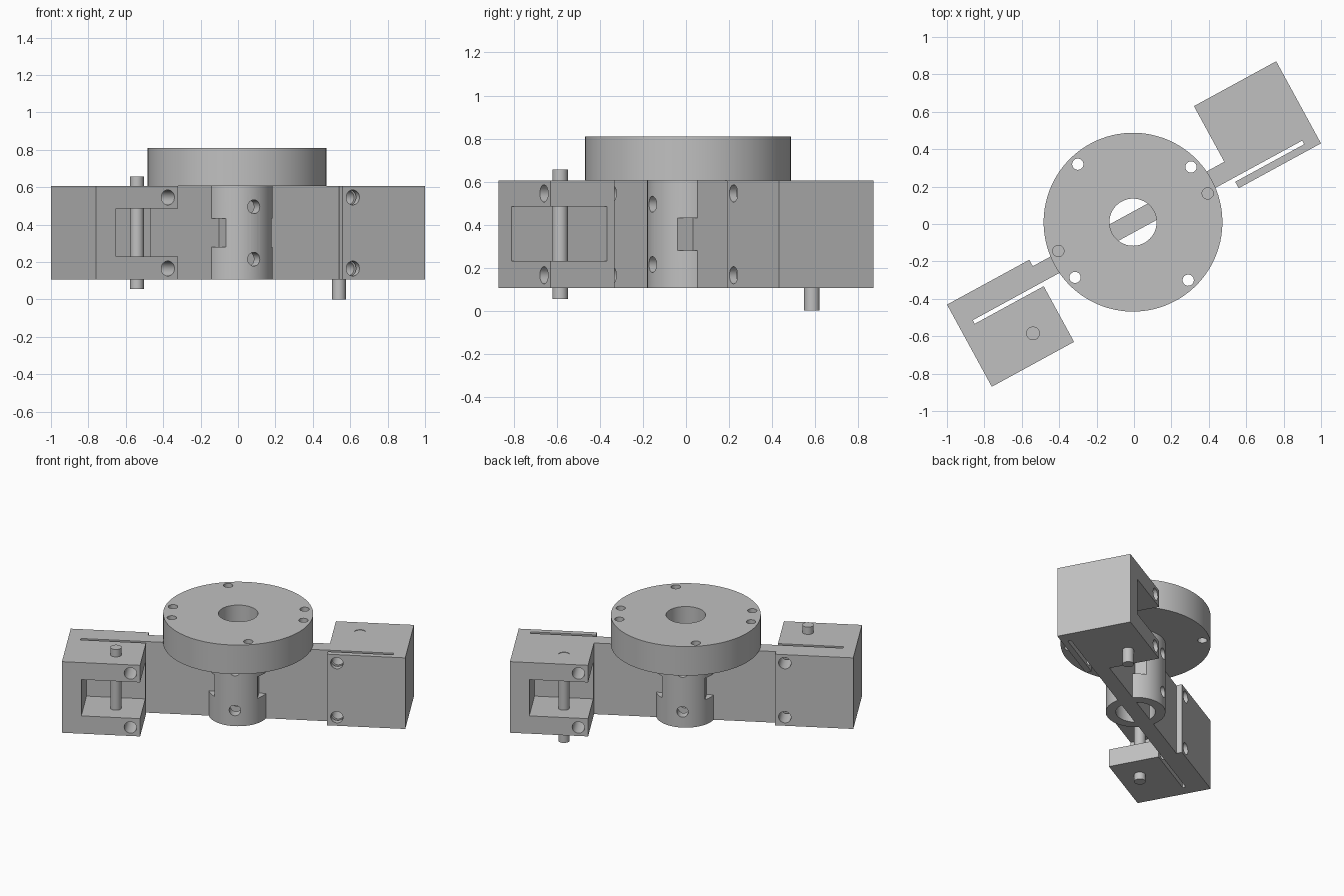
import bpy, math
from mathutils import Matrix

if "Cube" in bpy.data.objects:
    bpy.data.objects.remove(bpy.data.objects["Cube"], do_unlink=True)

TURN = Matrix.Rotation(math.radians(28.6), 4, 'Z')   # bar runs diagonally
LOW, HIGH, TOP = 0.105, 0.605, 0.81                  # bar and disc heights
MID = 0.011                                          # bar centre line
PLATE = (MID - 0.05, MID + 0.05)

grey = bpy.data.materials.new("machined_grey")
grey.use_nodes = True
grey.diffuse_color = (0.53, 0.53, 0.53, 1)
grey.node_tree.nodes["Principled BSDF"].inputs["Base Color"].default_value = grey.diffuse_color


def bake(ob):
    ob.data.transform(ob.matrix_world)
    ob.matrix_world = Matrix()
    return ob


def box(name, xs, ys, zs):
    bpy.ops.mesh.primitive_cube_add(size=1)
    ob = bpy.context.object
    ob.name = name
    spans = (xs, ys, zs)
    ob.matrix_world = (Matrix.Translation([(a + b) / 2 for a, b in spans])
                       @ Matrix.Diagonal([abs(b - a) for a, b in spans] + [1]))
    return bake(ob)


def rod(name, x, y, radius, zs, sides=32):
    bpy.ops.mesh.primitive_cylinder_add(vertices=sides, radius=radius, depth=zs[1] - zs[0])
    ob = bpy.context.object
    ob.name = name
    ob.matrix_world = Matrix.Translation((x, y, sum(zs) / 2))
    return bake(ob)


def cross_rod(x, z, radius):
    ob = rod("cross_drill", 0, 0, radius, (-1, 1))
    ob.matrix_world = Matrix.Translation((x, 0, z)) @ Matrix.Rotation(math.pi / 2, 4, 'X')
    return bake(ob)


def combine(target, tool, operation='DIFFERENCE'):
    mod = target.modifiers.new("shape", 'BOOLEAN')
    mod.operation, mod.object, mod.solver = operation, tool, 'EXACT'
    mesh = bpy.data.meshes.new_from_object(
        target.evaluated_get(bpy.context.evaluated_depsgraph_get()))
    target.modifiers.clear()
    target.data = mesh
    bpy.data.objects.remove(tool, do_unlink=True)


def finish(ob):
    ob.data.transform(TURN)
    ob.data.materials.clear()
    ob.data.materials.append(grey)
    bpy.ops.object.select_all(action='DESELECT')
    ob.select_set(True)
    bpy.context.view_layer.objects.active = ob
    bpy.ops.object.shade_smooth_by_angle(angle=math.radians(30))


# Cross bar with a clamp block on each end
bar = box("cross_bar", (-0.8, 0.8), PLATE, (LOW, HIGH))
for s in (-1, 1):
    combine(bar, box("block", (s * 0.583, s * 1.084), (-s * 0.10, s * 0.40), (LOW, HIGH)), 'UNION')
for s in (-1, 1):
    # Wheel pocket, saw slit, clamp screw holes and pin bore
    combine(bar, box("pocket", (s * 0.5, s * 0.96), (s * 0.10, s * 0.5), (0.23, 0.485)))
    combine(bar, box("slit", (s * 0.5, s * 1.003), (PLATE[0] - 0.022, PLATE[0]), (0, 1)))
    for z in (0.165, 0.545):
        combine(bar, cross_rod(s * 0.645, z, 0.04))
    combine(bar, rod("pin_bore", s * 0.754, s * 0.255, 0.0365, (-0.1, 1)))
for z in (0.215, 0.495):
    combine(bar, cross_rod(0, z, 0.037))
finish(bar)

# Axle pins, one pushed up and one flush with its block
for name, s, bottom in (("left_axle_pin", 1, 0.0), ("right_axle_pin", -1, 0.055)):
    finish(rod(name, s * 0.754, s * 0.255, 0.0365, (bottom, bottom + 0.602)))

# Round flange with slotted hub
flange = rod("flange_and_hub", 0, MID, 0.478, (HIGH, TOP), 96)
hub = rod("hub", 0, MID, 0.19, (LOW, HIGH + 0.05), 64)
for s in (-1, 1):
    combine(hub, box("side_notch", (s * 0.138, s * 0.3), (-0.3, 0.3), (0.28, 0.432)))
combine(hub, box("bar_slot", (-0.5, 0.5), PLATE, (0, HIGH)))
for z in (0.215, 0.495):
    combine(hub, cross_rod(0, z, 0.037))
combine(flange, hub, 'UNION')
combine(flange, rod("bore", 0, MID, 0.126, (0, 1), 64))

# Four through holes and two blind holes in the flange
for degrees, floor in ((15, 0.58), (105, 0.58), (195, 0.58), (285, 0.58), (-7.5, 0.66), (172.5, 0.66)):
    a = math.radians(degrees)
    combine(flange, rod("drill", 0.428 * math.cos(a), MID + 0.428 * math.sin(a), 0.03, (floor, 1)))
finish(flange)
